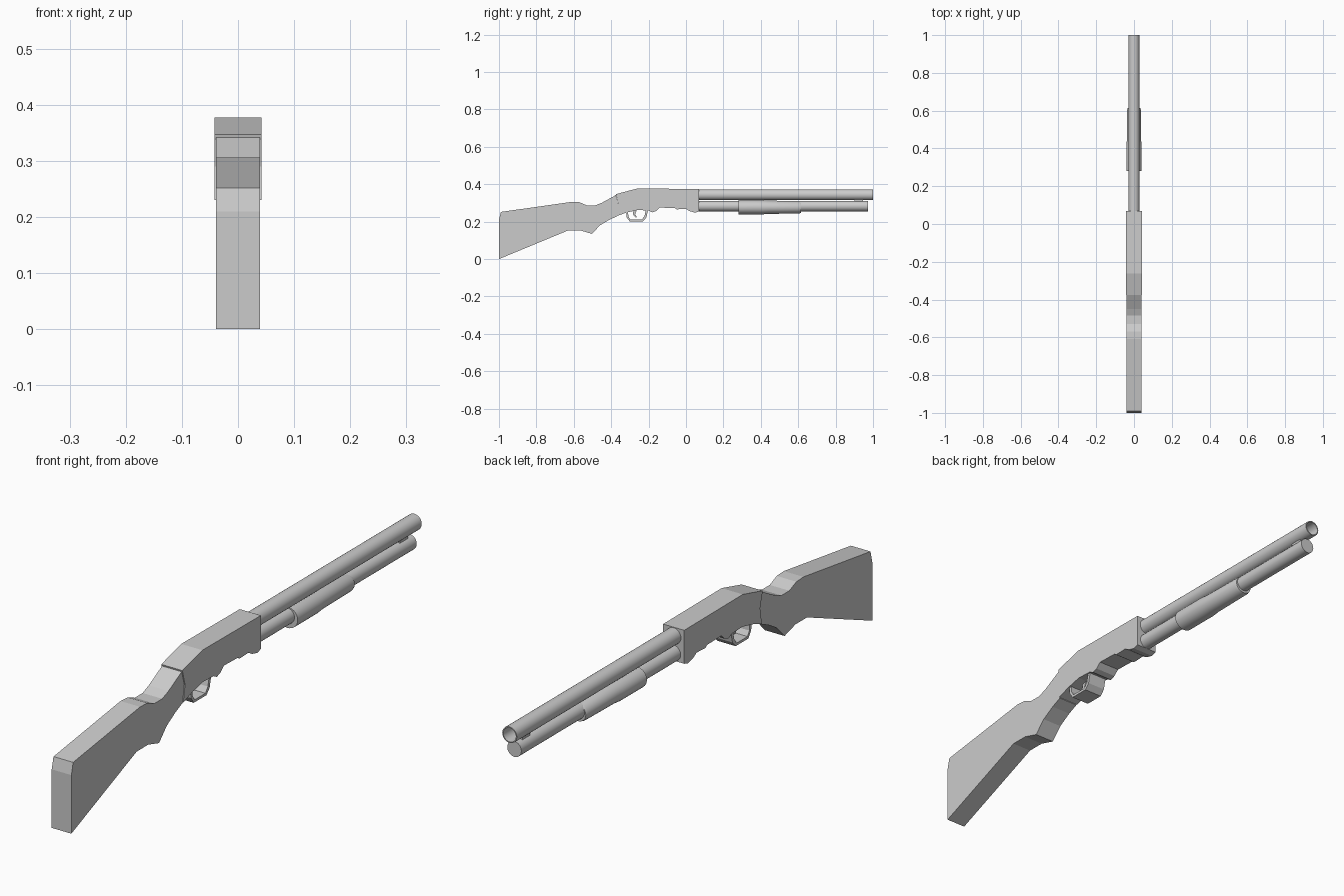
import bpy, bmesh, math

cube = bpy.data.objects.get("Cube")
if cube:
    bpy.data.objects.remove(cube, do_unlink=True)

grey = bpy.data.materials.new("plain grey")
grey.use_nodes = True
colour = (0.6, 0.6, 0.6, 1)
grey.diffuse_color = colour
grey.node_tree.nodes["Principled BSDF"].inputs["Base Color"].default_value = colour


def make_object(name, bm):
    bmesh.ops.recalc_face_normals(bm, faces=bm.faces)
    mesh = bpy.data.meshes.new(name)
    bm.to_mesh(mesh)
    bm.free()
    mesh.materials.append(grey)
    obj = bpy.data.objects.new(name, mesh)
    bpy.context.collection.objects.link(obj)
    return obj


def slab(name, profile, half):
    """Extrude a side outline of (y, z) points across the width."""
    bm = bmesh.new()
    face = bm.faces.new([bm.verts.new((-half, y, z)) for y, z in profile])
    new = bmesh.ops.extrude_face_region(bm, geom=[face])["geom"]
    verts = [v for v in new if isinstance(v, bmesh.types.BMVert)]
    bmesh.ops.translate(bm, verts=verts, vec=(2 * half, 0, 0))
    return make_object(name, bm)


def lathe(name, profile, z, sides=28, flat=1.0):
    """Turn (y, radius) points around a lengthwise axis at height z."""
    bm = bmesh.new()
    rings = []
    for y, r in profile:
        rings.append([])
        for i in range(sides):
            a = math.tau * i / sides
            rings[-1].append(bm.verts.new((r * math.cos(a), y, z + flat * r * math.sin(a))))
    for a, b in zip(rings, rings[1:]):
        for i in range(sides):
            j = (i + 1) % sides
            bm.faces.new((a[i], a[j], b[j], b[i]))
    bm.faces.new(rings[0])
    bm.faces.new(rings[-1])
    obj = make_object(name, bm)
    bpy.ops.object.select_all(action="DESELECT")
    obj.select_set(True)
    bpy.context.view_layer.objects.active = obj
    bpy.ops.object.shade_smooth_by_angle(angle=math.radians(35))
    return obj


# Shoulder stock with its narrow grip
slab("stock", [
    (-1, 0), (-1, 0.21), (-0.99, 0.252), (-0.61, 0.306), (-0.57, 0.304),
    (-0.53, 0.287), (-0.485, 0.287), (-0.45, 0.301), (-0.375, 0.342),
    (-0.36, 0.29), (-0.37, 0.228), (-0.41, 0.21), (-0.46, 0.18),
    (-0.503, 0.135), (-0.565, 0.153), (-0.63, 0.153)], 0.039)

# Receiver with a stepped underside
slab("receiver", [
    (-0.375, 0.347), (-0.262, 0.377), (0.07, 0.375), (0.07, 0.255),
    (0.05, 0.248), (0.02, 0.256), (0, 0.268), (-0.05, 0.266),
    (-0.06, 0.273), (-0.14, 0.275), (-0.16, 0.257), (-0.18, 0.25),
    (-0.2, 0.26), (-0.26, 0.262), (-0.32, 0.248), (-0.37, 0.23),
    (-0.36, 0.29)], 0.042)

# Open trigger guard
slab("trigger_guard", [
    (-0.32, 0.25), (-0.318, 0.225), (-0.302, 0.202), (-0.23, 0.202),
    (-0.212, 0.222), (-0.203, 0.262), (-0.215, 0.262), (-0.222, 0.23),
    (-0.236, 0.211), (-0.297, 0.211), (-0.308, 0.228), (-0.31, 0.255)], 0.036)
slab("trigger", [
    (-0.28, 0.265), (-0.262, 0.265), (-0.272, 0.24), (-0.262, 0.224),
    (-0.27, 0.222), (-0.284, 0.24)], 0.006)

# Hollow barrel above a closed tube
lathe("barrel", [(0.06, 0.029), (1, 0.029), (1, 0.025), (0.6, 0.025)], 0.344)
lathe("lower_tube", [(0.06, 0.028), (0.973, 0.028)], 0.283)

# Sliding fore grip with a stepped front half
lathe("fore_grip", [(0.28, 0.041), (0.41, 0.041), (0.44, 0.038),
                    (0.605, 0.036), (0.615, 0.033)], 0.277, flat=0.93)

# Small lug joining barrel and tube
slab("barrel_lug", [(0.9, 0.306), (0.9, 0.32), (0.945, 0.32), (0.945, 0.306)], 0.012)
